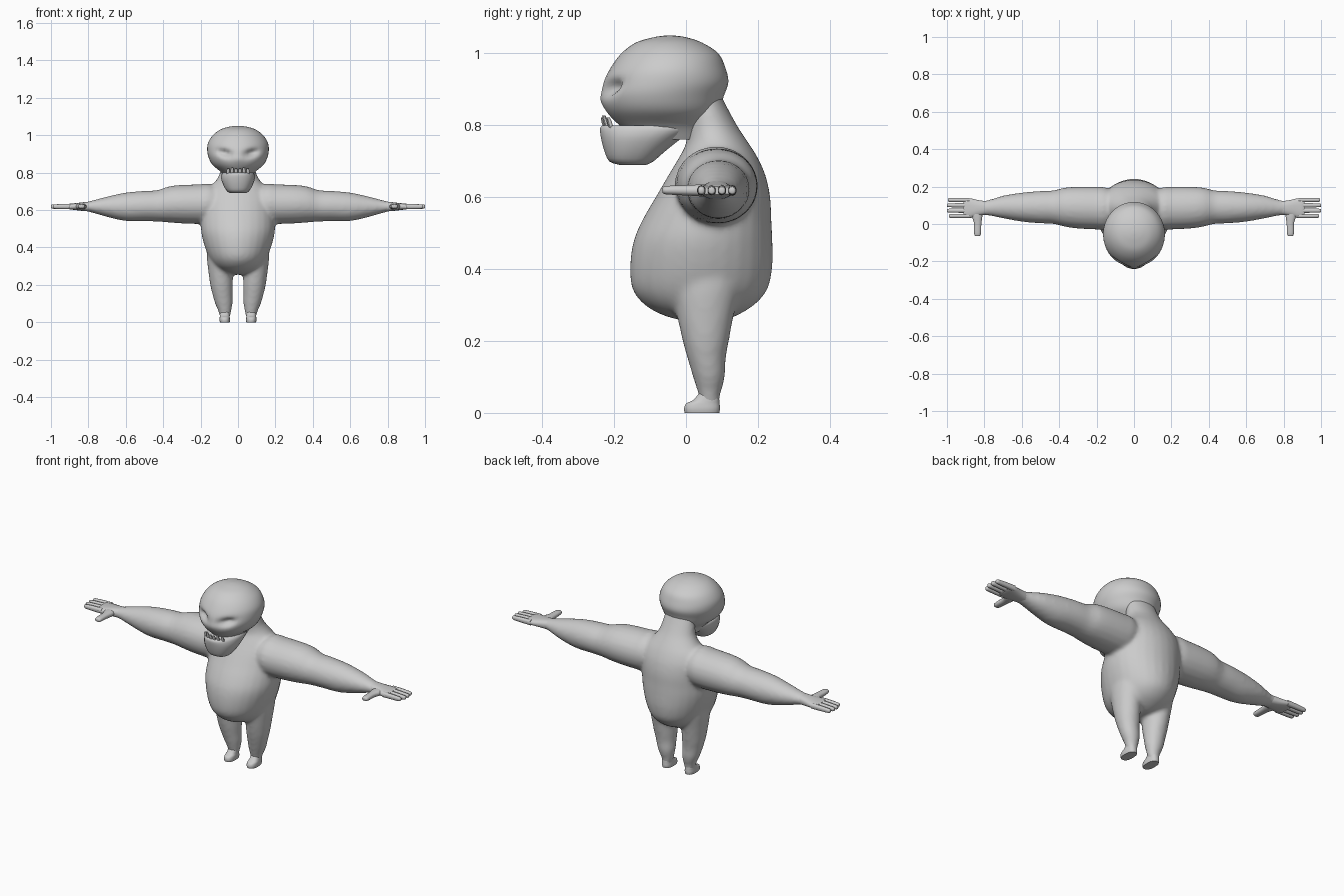
import bpy, bmesh, math
from mathutils import Vector

skin = bpy.data.materials.new("grey_skin")
skin.diffuse_color = (0.6, 0.6, 0.6, 1)


def smooth_rings(rings, steps):
    """Catmull-Rom interpolation between cross-sections."""
    out = []
    for i in range(len(rings) - 1):
        quad = [rings[max(i - 1, 0)], rings[i], rings[i + 1], rings[min(i + 2, len(rings) - 1)]]
        for s in range(steps):
            t = s / steps
            out.append([0.5 * (2 * b + (c - a) * t + (2 * a - 5 * b + 4 * c - d) * t * t
                               + (3 * b - a - 3 * c + d) * t ** 3) for a, b, c, d in zip(*quad)])
    return out + [rings[-1]]


def loft(bm, axis, rings, segs=16, steps=3, power=1.0, side=1):
    """Rings are (position on axis, u min, u max, v min, v max)."""
    loops = []
    for t, u0, u1, v0, v1 in smooth_rings(rings, steps):
        loop = []
        for k in range(segs):
            a = math.tau * (k + 0.5) / segs
            c, s = math.cos(a), math.sin(a)
            u = (u0 + u1) / 2 + (u1 - u0) / 2 * math.copysign(abs(c) ** power, c)
            v = (v0 + v1) / 2 + (v1 - v0) / 2 * math.copysign(abs(s) ** power, s)
            p = {"x": (t, u, v), "y": (u, t, v), "z": (u, v, t)}[axis]
            loop.append(bm.verts.new((p[0] * side, p[1], p[2])))
        loops.append(loop)
    for a, b in zip(loops, loops[1:]):
        for k in range(segs):
            n = (k + 1) % segs
            bm.faces.new((a[k], a[n], b[n], b[k]))
    bm.faces.new(loops[0])
    bm.faces.new(loops[-1])


def finish(name, bm, mirror=False, angle=50):
    bmesh.ops.recalc_face_normals(bm, faces=bm.faces)
    for f in bm.faces:
        f.smooth = True
    for e in bm.edges:
        if len(e.link_faces) == 2 and e.calc_face_angle(0) > math.radians(angle):
            e.smooth = False
    me = bpy.data.meshes.new(name)
    bm.to_mesh(me)
    bm.free()
    me.materials.append(skin)
    ob = bpy.data.objects.new(name, me)
    bpy.context.collection.objects.link(ob)
    if mirror:
        ob.modifiers.new("mirror", "MIRROR").use_mirror_merge = False
    return ob


def sym(rows):
    """Rows of (z, half width, front, back) as full rings."""
    return [(z, -w, w, f, b) for z, w, f, b in rows]


# Torso with neck, arms and legs, fused into one skin
bm = bmesh.new()
loft(bm, "z", sym([
    (.255, .03, .0, .1), (.27, .08, -.06, .14), (.30, .125, -.115, .19),
    (.345, .155, -.15, .228), (.41, .18, -.156, .241), (.48, .197, -.146, .241),
    (.54, .198, -.12, .238), (.60, .195, -.085, .235), (.66, .19, -.05, .222),
    (.71, .165, -.02, .2), (.75, .125, 0, .175), (.79, .1, 0, .148),
    (.84, .09, 0, .12), (.9, .08, 0, .09)]), segs=28)
for side in (1, -1):
    loft(bm, "x", [
        (.05, 0, .16, .56, .70), (.15, -.03, .195, .53, .74), (.2, -.03, .2, .525, .738),
        (.3, -.025, .2, .528, .735), (.37, -.015, .195, .533, .727), (.43, 0, .18, .538, .707),
        (.5, .003, .177, .54, .703), (.6, .012, .168, .541, .694), (.7, .03, .152, .563, .672),
        (.78, .045, .128, .586, .651), (.83, .045, .125, .598, .64)], segs=20, side=side)
    loft(bm, "z", [
        (.42, .03, .165, -.02, .16), (.35, .03, .167, -.035, .15), (.28, .029, .16, -.027, .135),
        (.2, .027, .149, -.01, .12), (.15, .029, .137, .004, .111), (.1, .029, .123, .019, .109),
        (.05, .038, .102, .034, .096), (.02, .043, .099, .038, .092)], segs=20, side=side)
body = finish("body", bm)
rm = body.modifiers.new("fuse", "REMESH")
rm.mode, rm.voxel_size, rm.use_smooth_shade = "VOXEL", 0.01, True
sm = body.modifiers.new("soften", "SMOOTH")
sm.factor, sm.iterations = 0.5, 8

# Head with pressed-in eye sockets and a small nose bridge
bm = bmesh.new()
loft(bm, "z", sym([
    (.76, .06, -.13, .05), (.80, .088, -.185, .07), (.84, .135, -.222, .092),
    (.88, .157, -.235, .105), (.92, .165, -.229, .118), (.96, .16, -.21, .11),
    (1.0, .135, -.18, .09), (1.03, .095, -.14, .045), (1.045, .05, -.09, 0),
    (1.05, .01, -.055, -.035)]), segs=48, steps=5)
for v in bm.verts:
    if v.co.y < -.05:
        x, dz = abs(v.co.x), v.co.z - .905
        socket = math.exp(-((x - .072) / .032) ** 2 - ((dz - (x - .072) * .25) / .02) ** 2)
        v.co.y += .035 * socket
        v.co.y -= .006 * math.exp(-(x / .02) ** 2 - ((dz + .035) / .02) ** 2)
finish("head", bm)

# Protruding lower jaw
bm = bmesh.new()
loft(bm, "z", sym([
    (.69, .04, -.185, -.11), (.70, .058, -.214, -.09), (.73, .077, -.228, -.055),
    (.765, .09, -.237, -.01), (.79, .09, -.24, .03), (.80, .083, -.234, .03)]),
    segs=28, power=.85)
finish("jaw", bm)

# Teeth along the front rim of the jaw, leaning forward
bm = bmesh.new()
for i in range(6):
    x = (i - 2.5) * .021
    y = -.222 + 6 * x * x
    top = .822 + (.006 if i in (1, 4) else 0)
    n0 = len(bm.verts)
    loft(bm, "z", [(.785, x - .009, x + .009, y - .007, y + .007),
                   (.81, x - .009, x + .009, y - .007, y + .007),
                   (top, x - .006, x + .006, y - .005, y + .005)], segs=8, steps=1)
    bm.verts.ensure_lookup_table()
    for v in bm.verts[n0:]:
        v.co.y -= (v.co.z - .785) * .3
finish("teeth", bm)

# Hands: palm, four fingers and a forward thumb
bm = bmesh.new()
loft(bm, "x", [(.79, .05, .122, .592, .646), (.83, .043, .128, .595, .642),
               (.87, .032, .137, .6, .637), (.90, .03, .141, .604, .634),
               (.912, .034, .138, .608, .63)], power=.8)
for i, tip in enumerate((.99, 1.0, 1.0, .995)):
    y = .043 + i * .0285
    loft(bm, "x", [(.88, y - .012, y + .012, .604, .634), (.93, y - .012, y + .012, .605, .633),
                   (.97, y - .011, y + .011, .606, .631), (tip - .005, y - .01, y + .01, .608, .629),
                   (tip, y - .006, y + .006, .612, .626)], segs=10, steps=2, power=.85)
loft(bm, "y", [(.08, .81, .875, .602, .636), (.04, .81, .868, .602, .636),
               (.01, .815, .857, .604, .634), (-.03, .817, .856, .606, .633),
               (-.058, .819, .854, .608, .631), (-.065, .825, .848, .612, .627)], segs=12, steps=2, power=.85)
finish("hands", bm, mirror=True)

# Feet: small flat soles under the ankles
bm = bmesh.new()
loft(bm, "z", [(0, .044, .097, -.004, .093), (.012, .043, .099, -.006, .095),
               (.026, .044, .098, 0, .094), (.036, .045, .097, .02, .093),
               (.06, .045, .095, .04, .09)], segs=20, power=.8)
finish("feet", bm, mirror=True)
